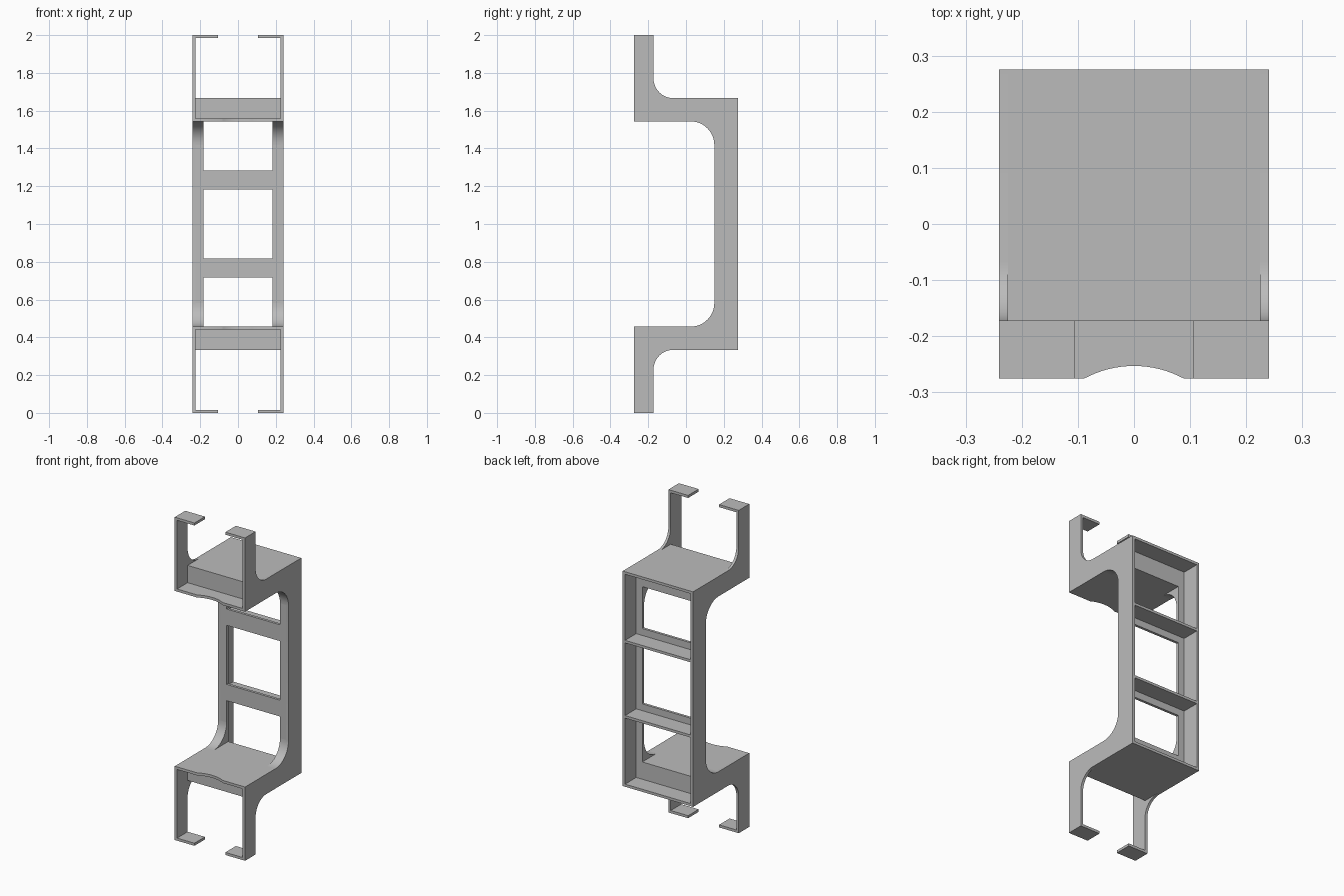
import bpy, bmesh
from math import sin, cos, radians, asin
from mathutils import Vector

cube = bpy.data.objects.get("Cube")
if cube:
    bpy.data.objects.remove(cube, do_unlink=True)

# One plain grey material
grey = bpy.data.materials.new("plain_grey")
grey.use_nodes = True
colour = (0.5, 0.5, 0.5, 1)
grey.diffuse_color = colour
grey.node_tree.nodes["Principled BSDF"].inputs["Base Color"].default_value = colour

# Main dimensions
W, T, MID = 0.241, 0.016, 1.0           # half width, sheet thickness, symmetry height
IN = W - T                              # inner face of side plates
FRONT, HOOK, BACK = -0.275, -0.172, 0.275
WALL = 0.15                             # front of the ladder wall
LOW, HIGH = 0.334, 0.457                # underside and top of lower shelf
WIN = 0.183                             # half width of windows
R_OUT, R_IN = 0.105, 0.125              # fillet radii


def arc(cx, cy, r, a0, a1, n=12):
    angles = [radians(a0 + (a1 - a0) * i / n) for i in range(n + 1)]
    return [(cx + r * cos(a), cy + r * sin(a)) for a in angles]


def prism(name, points, depth, mirror=""):
    """Extrude a 3D polygon by a vector and mirror it about the mid height."""
    bm = bmesh.new()
    face = bm.faces.new([bm.verts.new(Vector(p) - Vector((0, 0, MID))) for p in points])
    new = bmesh.ops.extrude_face_region(bm, geom=[face])["geom"]
    bmesh.ops.translate(bm, vec=depth, verts=[v for v in new if isinstance(v, bmesh.types.BMVert)])
    bmesh.ops.recalc_face_normals(bm, faces=bm.faces)
    mesh = bpy.data.meshes.new(name)
    bm.to_mesh(mesh)
    bm.free()
    mesh.materials.append(grey)
    obj = bpy.data.objects.new(name, mesh)
    obj.location.z = MID
    bpy.context.collection.objects.link(obj)
    if mirror:
        mod = obj.modifiers.new("Mirror", "MIRROR")
        mod.use_axis = ["X" in mirror, False, "Z" in mirror]
        mod.use_mirror_merge = False
    bpy.ops.object.select_all(action="DESELECT")
    obj.select_set(True)
    bpy.context.view_layer.objects.active = obj
    bpy.ops.object.shade_smooth_by_angle(angle=radians(30))
    return obj


def box(name, x, y, z, mirror=""):
    base = [(x[0], y[0], z[0]), (x[1], y[0], z[0]), (x[1], y[1], z[0]), (x[0], y[1], z[0])]
    return prism(name, base, (0, 0, z[1] - z[0]), mirror)


# Side plates: stepped profile with rounded inner corners
half = [(WALL, MID)]
half += arc(WALL - R_IN, HIGH + R_IN, R_IN, 0, -90)
half += [(FRONT, HIGH), (FRONT, 0), (HOOK, 0)]
half += arc(HOOK + R_OUT, LOW - R_OUT, R_OUT, 180, 90)
half += [(BACK, LOW)]
profile = half[1:] + [(y, 2 * MID - z) for y, z in reversed(half[1:])]
prism("side_plate", [(IN, y, z) for y, z in profile], (T, 0, 0), "X")

# Hook tabs at the four free ends
box("hook_tab", (0.106, IN), (FRONT, HOOK), (0, T), "XZ")

# Shelf bodies and their scooped front lips
box("shelf_body", (-IN, IN), (HOOK, WALL + T), (LOW, HIGH), "Z")
chord, sag = 0.088, 0.022
radius = (chord ** 2 + sag ** 2) / (2 * sag)
sweep = asin(chord / radius) * 180 / 3.14159
scoop = arc(0, FRONT + sag - radius, radius, 90 + sweep, 90 - sweep, 16)
lip = [(-IN, HOOK), (-IN, FRONT)] + scoop + [(IN, FRONT), (IN, HOOK)]
prism("shelf_lip", [(x, y, HIGH - T) for x, y in lip], (0, 0, T), "Z")

# Ladder wall: stiles, corner fillets, crossbars and ribs
box("wall_stile", (WIN, IN), (WALL, WALL + T), (HIGH, 2 * MID - HIGH), "X")
fillet = [(WALL, HIGH)] + arc(WALL - R_IN, HIGH + R_IN, R_IN, 0, -90)
prism("corner_fillet", [(WIN, y, z) for y, z in fillet], (IN - WIN, 0, 0), "XZ")
box("crossbar", (-WIN, WIN), (WALL, WALL + T), (0.716, 0.817), "Z")
box("rib", (-IN, IN), (WALL + T, BACK), (0.759, 0.759 + T), "Z")

# Flanges closing the top and bottom of the open back
box("back_flange", (-IN, IN), (WALL + T, BACK), (LOW, LOW + T), "Z")
